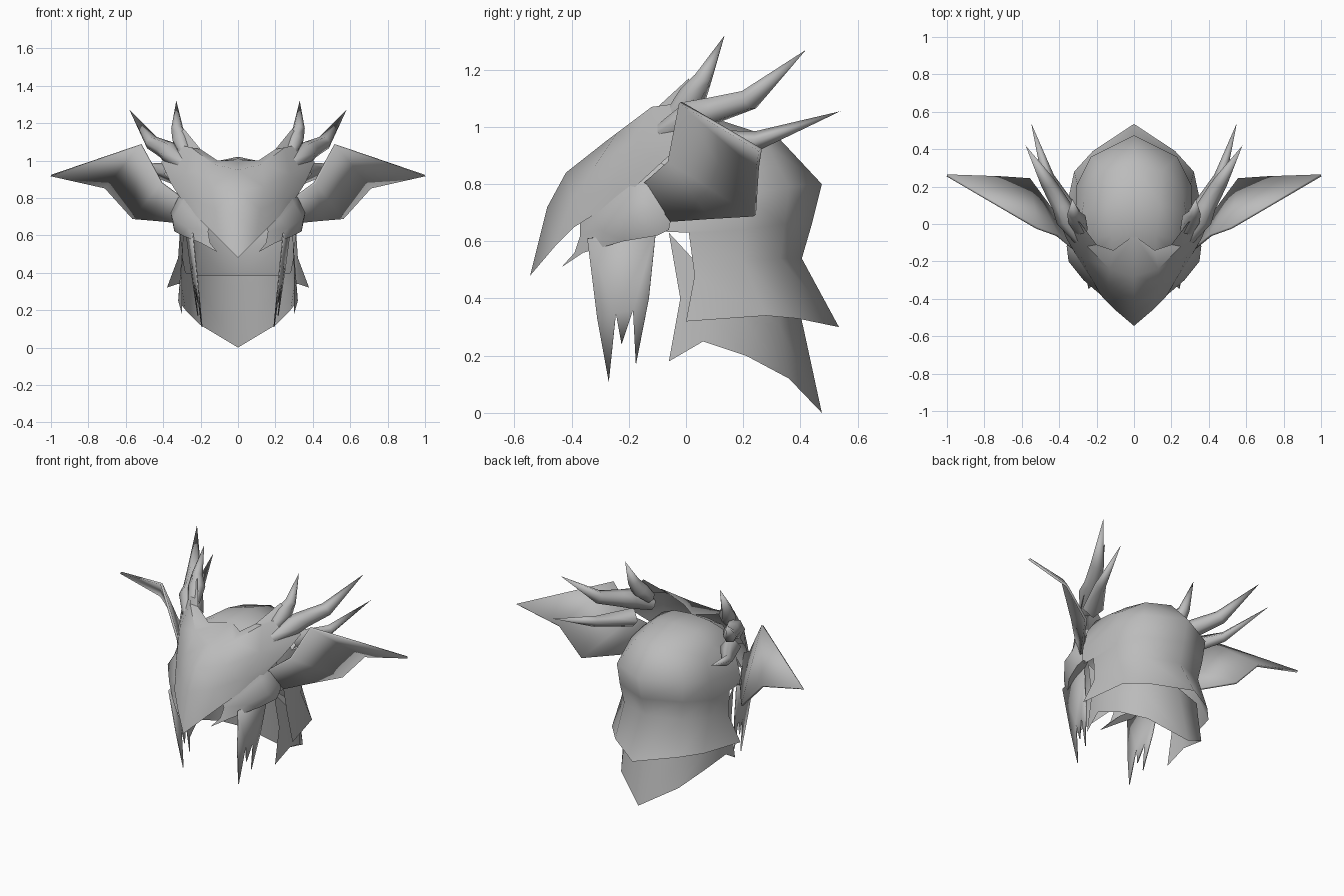
import bpy
import bmesh
import math
from mathutils import Vector

cube = bpy.data.objects.get("Cube")
if cube:
    bpy.data.objects.remove(cube, do_unlink=True)

# One plain grey material for everything
GREY = (.5, .5, .5, 1)
grey = bpy.data.materials.new("plain grey")
grey.use_nodes = True
grey.diffuse_color = GREY
shader = next(n for n in grey.node_tree.nodes if n.type == 'BSDF_PRINCIPLED')
shader.inputs["Base Color"].default_value = GREY


def finish(name, bm, thickness=0, sharp_angle=55):
    """Turn a half-model bmesh into a mirrored, softly shaded object."""
    mesh = bpy.data.meshes.new(name)
    bm.to_mesh(mesh)
    bm.free()
    mesh.materials.append(grey)
    mesh.shade_smooth()
    mesh.set_sharp_from_angle(angle=math.radians(sharp_angle))
    obj = bpy.data.objects.new(name, mesh)
    bpy.context.collection.objects.link(obj)
    if thickness:
        solid = obj.modifiers.new("thickness", 'SOLIDIFY')
        solid.thickness = thickness
        solid.offset = 0
    mirror = obj.modifiers.new("mirror", 'MIRROR')
    mirror.use_axis[0] = True
    mirror.merge_threshold = .001


def sheet(name, rows, flip=False, **options):
    """Skin a surface over rows of points."""
    bm = bmesh.new()
    grid = [[bm.verts.new(point) for point in row] for row in rows]
    for upper, lower in zip(grid, grid[1:]):
        for i in range(len(upper) - 1):
            corners = [upper[i], lower[i], lower[i + 1], upper[i + 1]]
            if flip:
                corners.reverse()
            bm.faces.new(corners)
    bmesh.ops.remove_doubles(bm, verts=bm.verts[:], dist=.0001)
    finish(name, bm, **options)


def plate(name, outline, thickness):
    """Thin blade cut to an outline."""
    bm = bmesh.new()
    bm.faces.new([bm.verts.new(point) for point in outline])
    bmesh.ops.triangulate(bm, faces=bm.faces[:])
    finish(name, bm, thickness)


def horn(name, stations, tip, sides=6):
    """Tapering horn through (centre, radius) stations, ending in a point."""
    bm = bmesh.new()
    centres = [Vector(centre) for centre, radius in stations] + [Vector(tip)]
    rings = []
    for i, (centre, radius) in enumerate(stations):
        direction = centres[i + 1] - centres[max(i - 1, 0)]
        turn = direction.to_track_quat('Z', 'Y')
        ring = []
        for k in range(sides):
            a = math.tau * k / sides
            offset = Vector((math.cos(a), math.sin(a), 0)) * radius
            ring.append(bm.verts.new(centres[i] + turn @ offset))
        rings.append(ring)
    point = bm.verts.new(tip)
    for i, ring in enumerate(rings):
        for k in range(sides):
            n = (k + 1) % sides
            if i + 1 < len(rings):
                bm.faces.new((ring[k], ring[n], rings[i + 1][n], rings[i + 1][k]))
            else:
                bm.faces.new((ring[k], ring[n], point))
    finish(name, bm, sharp_angle=95)


# Beaked face mask, each row sweeping from the centre line back to the horns
sheet("face_mask", [
    [(0, -.06, 1), (.11, -.14, 1), (.2, -.11, 1.06), (.29, .01, 1.17)],
    [(0, -.28, .95), (.13, -.24, .98), (.25, -.12, 1.07), (.35, .03, 1.09)],
    [(0, -.42, .84), (.14, -.32, .86), (.28, -.18, .93), (.41, .04, .99)],
    [(0, -.485, .72), (.12, -.4, .74), (.24, -.27, .79), (.36, -.08, .88)],
    [(0, -.545, .48), (.1, -.46, .58), (.17, -.39, .65), (.29, -.2, .77)],
])

# Rounded cheek guards with a fang-like front point, tucked under the mask
sheet("cheek_guard", [
    [(.14, -.37, .69), (.19, -.32, .74), (.27, -.19, .84), (.29, -.1, .88), (.3, -.04, .85)],
    [(.16, -.37, .62), (.22, -.32, .68), (.3, -.2, .77), (.32, -.14, .8), (.33, -.08, .75)],
    [(.15, -.39, .56), (.27, -.3, .64), (.35, -.2, .69), (.36, -.12, .72), (.34, -.05, .69)],
    [(.11, -.435, .51), (.2, -.36, .56), (.3, -.22, .6), (.34, -.1, .62), (.33, -.06, .64)],
    [(.11, -.435, .51), (.17, -.33, .58), (.25, -.2, .62), (.28, -.1, .63), (.29, -.06, .65)],
])

# Horns: short upright one, long swept-back one
horn("upright_horn", [((.28, -.04, 1.04), .035), ((.305, .025, 1.11), .05),
                      ((.325, .06, 1.17), .033)], (.33, .135, 1.32))
horn("swept_horn", [((.29, -.08, .98), .035), ((.36, .03, 1.04), .06),
                    ((.39, .1, 1.06), .05), ((.46, .22, 1.095), .04)], (.58, .42, 1.27))

# Thin spike behind the horns
horn("rear_spike", [((.34, .04, .93), .06), ((.46, .25, .952), .034)],
     (.55, .54, 1.055), sides=4)

# Wide wing-shaped ears
sheet("ear", [
    [(.3, -.15, .8), (.41, -.06, .88), (.52, -.02, 1.085), (1, .26, .92)],
    [(.35, -.05, .67), (.45, .09, .68), (.56, .24, .69), (.71, .25, .855)],
], thickness=.014, sharp_angle=20)

# Hood over the crown and back, flaring at the hem
sheet("hood", [
    [(0, -.2, .93), (.12, -.19, .92), (.2, -.16, .88), (.26, -.14, .82)],
    [(0, -.05, 1.01), (.12, -.06, .995), (.22, -.08, .95), (.28, -.08, .86)],
    [(0, .13, 1.02), (.14, .1, .99), (.24, .08, .92), (.3, -.08, .78)],
    [(0, .33, .955), (.15, .28, .94), (.26, .17, .88), (.31, -.09, .72)],
    [(0, .475, .8), (.23, .36, .79), (.31, .2, .76), (.31, -.1, .635)],
    [(0, .44, .66), (.22, .345, .66), (.305, .2, .64), (.31, .01, .63)],
    [(0, .405, .54), (.2, .33, .54), (.3, .2, .53), (.32, .03, .48)],
    [(0, .535, .3), (.22, .39, .33), (.32, .28, .34), (.38, 0, .32)],
], flip=True)

# Pointed neck guard under the hood
sheet("neck_guard", [
    [(0, .39, .385), (.2, .32, .385), (.28, .2, .4), (.3, .06, .5), (.29, -.06, .63)],
    [(0, .41, .3), (.2, .33, .3), (.29, .2, .33), (.31, .06, .38), (.3, -.02, .4)],
    [(0, .475, 0), (.2, .36, .12), (.28, .21, .2), (.32, .06, .25), (.3, -.06, .18)],
], flip=True)

# Ragged hair locks hanging behind the cheeks, leaning in towards the tips
locks = [(-.345, .61), (-.31, .33), (-.27, .11), (-.245, .35), (-.225, .24),
         (-.185, .36), (-.175, .17), (-.13, .4), (-.105, .64)]
plate("hair_locks", [(.22 + .12 * z + .15 * y, y, z) for y, z in locks], .006)
